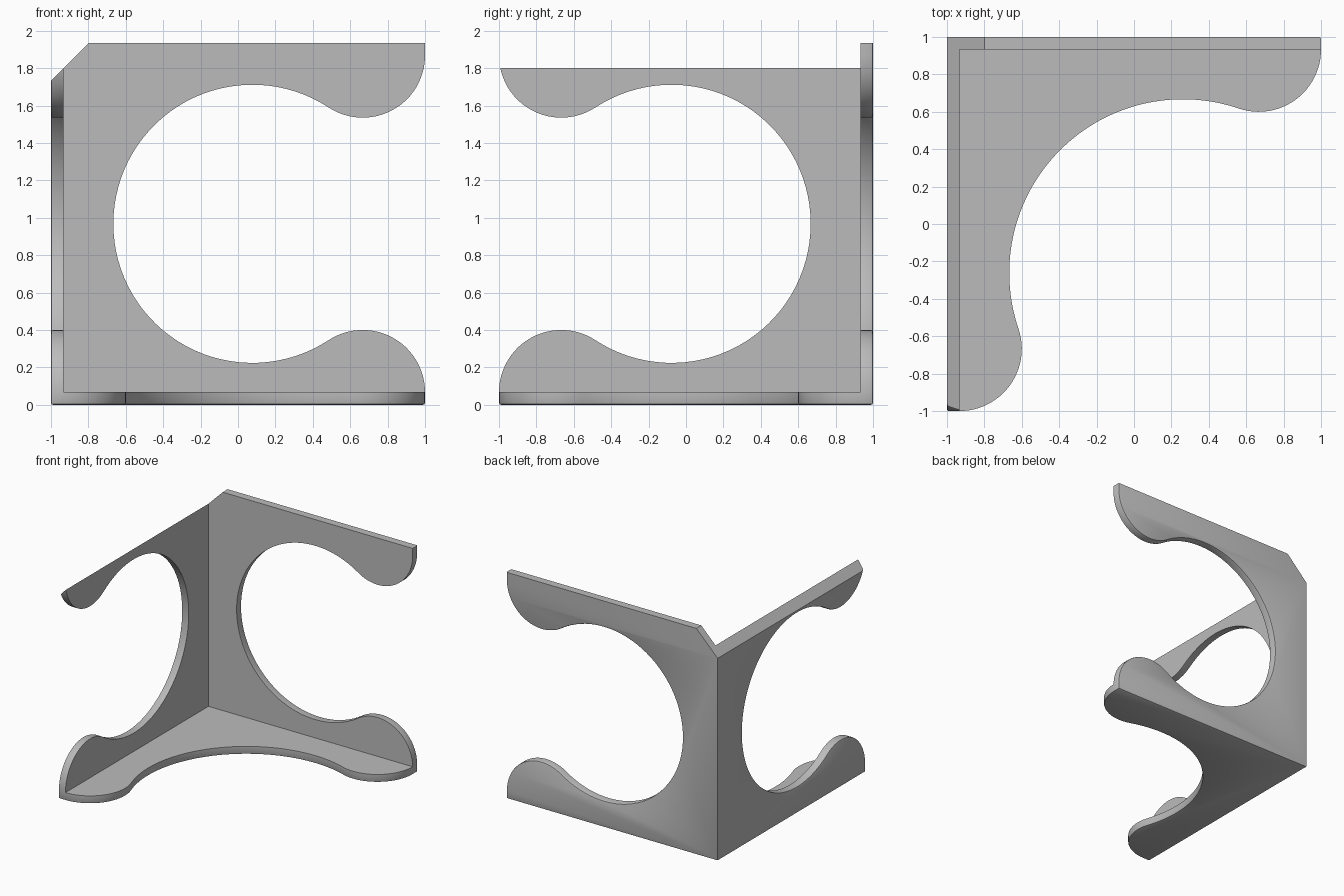
import bpy, bmesh, math
from mathutils import Vector

cube = bpy.data.objects.get("Cube")
if cube:
    bpy.data.objects.remove(cube)

H, T, R = 1.935, 0.067, 0.333   # height, plate thickness, arm end radius
CHAMFER = 2.733                 # corner cut plane: z - x
BEVEL = 0.01

grey = bpy.data.materials.new("plain grey")
grey.use_nodes = True
grey.diffuse_color = (0.5, 0.5, 0.5, 1)
grey.node_tree.nodes["Principled BSDF"].inputs["Base Color"].default_value = (0.5, 0.5, 0.5, 1)


def arc(c, r, a0, a1, n):
    return [c + r * Vector((math.cos(a0 + (a1 - a0) * i / n),
                            math.sin(a0 + (a1 - a0) * i / n))) for i in range(n + 1)]


def angle(v):
    return math.atan2(v.y, v.x)


def outline(end1, mid, end2, last_angle, far):
    """Two round arm ends joined by one large tangent arc."""
    big_r = (end1 - mid).length - R
    a0, a1 = angle(end1 - mid), angle(end2 - mid)
    if a1 > a0:
        a1 -= 2 * math.pi
    pts = [Vector((0, 0)), Vector((2, 0))]
    pts += arc(end1, R, 0, angle(mid - end1), 24)
    pts += arc(mid, big_r, a0, a1, 64)[1:]
    pts += arc(end2, R, angle(mid - end2), last_angle, 24)[1:]
    return pts + far


def plate(name, pts, place):
    """Extrude an outline by the plate thickness."""
    bm = bmesh.new()
    low, high = ([bm.verts.new(place(p.x, p.y, w)) for p in pts] for w in (0, T))
    bm.faces.new(low)
    bm.faces.new(high)
    for i in range(len(pts)):
        j = (i + 1) % len(pts)
        bm.faces.new((low[i], low[j], high[j], high[i]))
    bmesh.ops.recalc_face_normals(bm, faces=bm.faces)
    me = bpy.data.meshes.new(name)
    bm.to_mesh(me)
    bm.free()
    me.materials.append(grey)
    ob = bpy.data.objects.new(name, me)
    bpy.context.collection.objects.link(ob)
    return ob


# Wall outline, used for the back and the side
wall_r = 0.744
wall = outline(Vector((2 - R, T)), Vector((R + wall_r, H / 2)), Vector((2 - R, H - T)),
               0, [Vector((2, H)), Vector((0, H))])
# Base outline, symmetric about the diagonal
base_r = 0.9285
base = outline(Vector((2 - R, T)), Vector((R + base_r, R + base_r)), Vector((T, 2 - R)),
               math.pi / 2, [Vector((0, 2))])

bracket = plate("corner_bracket", wall, lambda u, v, w: (u - 1, 1 - w, v))
side = plate("side_wall", wall, lambda u, v, w: (w - 1, 1 - u, v))
floor = plate("base_plate", base, lambda u, v, w: (u - 1, 1 - v, w))

# Join the three plates
for other in (side, floor):
    mod = bracket.modifiers.new("join", 'BOOLEAN')
    mod.operation, mod.solver, mod.object = 'UNION', 'EXACT', other
bpy.context.view_layer.update()
joined = bracket.evaluated_get(bpy.context.evaluated_depsgraph_get())
bm = bmesh.new()
bm.from_mesh(joined.to_mesh())
joined.to_mesh_clear()
bracket.modifiers.clear()
for other in (side, floor):
    bpy.data.objects.remove(other)

# Slanted cut across the top corner and the top of the side wall
bmesh.ops.remove_doubles(bm, verts=bm.verts, dist=1e-4)
cut = bmesh.ops.bisect_plane(bm, geom=bm.verts[:] + bm.edges[:] + bm.faces[:], dist=1e-5,
                             plane_co=(0, 0, CHAMFER), plane_no=(-1, 0, 1), clear_outer=True)
bmesh.ops.holes_fill(bm, edges=[e for e in bm.edges if e.is_boundary], sides=0)
bmesh.ops.dissolve_limit(bm, angle_limit=math.radians(0.3), verts=bm.verts, edges=bm.edges)
bmesh.ops.recalc_face_normals(bm, faces=bm.faces)


# Soften the outer rims, leaving the top edges and the upright corner sharp
def outer(face):
    c, n = face.calc_center_median(), face.normal
    return ((n.x < -0.99 and c.x < -0.999) or (n.y > 0.99 and c.y > 0.999)
            or (n.z < -0.99 and c.z < 0.001))


def soft(e):
    if len(e.link_faces) != 2 or e.calc_face_angle(0) < 0.5:
        return False
    a, b = (v.co for v in e.verts)
    on_top = min(a.z, b.z) > H - 1e-3
    on_cut = all(abs(p.z - p.x - CHAMFER) < 1e-3 for p in (a, b))
    upright = all(p.x < -0.999 and p.y > 0.999 for p in (a, b))
    return any(outer(f) for f in e.link_faces) and not (on_top or on_cut or upright)


bmesh.ops.bevel(bm, geom=[e for e in bm.edges if soft(e)], offset=BEVEL, segments=2,
                profile=0.5, affect='EDGES', clamp_overlap=True)
for f in bm.faces:
    f.material_index = 0
bm.to_mesh(bracket.data)
bm.free()

bpy.ops.object.select_all(action='DESELECT')
bracket.select_set(True)
bpy.context.view_layer.objects.active = bracket
bpy.ops.object.shade_smooth_by_angle(angle=math.radians(30))
